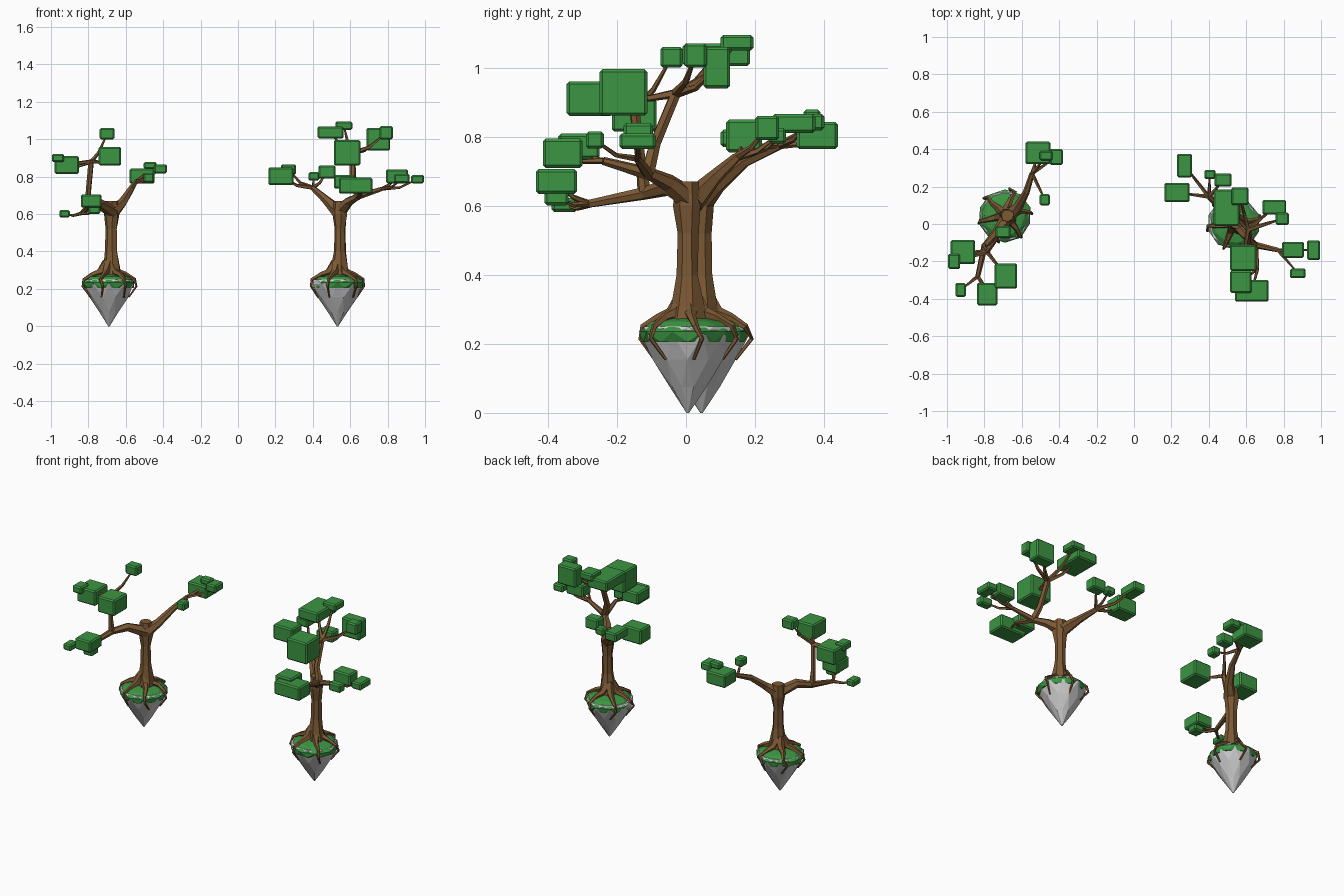
import bpy, bmesh, random
from math import cos, sin, pi
from mathutils import Vector

if "Cube" in bpy.data.objects:
    bpy.data.objects.remove(bpy.data.objects["Cube"])

random.seed(4)


def material(name, rgb):
    m = bpy.data.materials.new(name)
    m.diffuse_color = (*rgb, 1)
    m.use_nodes = True
    m.node_tree.nodes["Principled BSDF"].inputs["Base Color"].default_value = m.diffuse_color
    return m


BARK = material("bark", (0.20, 0.10, 0.035))
LEAF = material("leaf", (0.045, 0.30, 0.055))


def finish(bm, name, mat=None):
    bmesh.ops.recalc_face_normals(bm, faces=bm.faces)
    me = bpy.data.meshes.new(name)
    bm.to_mesh(me)
    bm.free()
    ob = bpy.data.objects.new(name, me)
    bpy.context.collection.objects.link(ob)
    if mat:
        me.materials.append(mat)


def skin_rings(bm, rings):
    n = len(rings[0])
    for a, b in zip(rings, rings[1:]):
        for i in range(n):
            j = (i + 1) % n
            bm.faces.new((a[i], a[j], b[j], b[i]))
    bm.faces.new(rings[0])
    bm.faces.new(rings[-1])


def tube(name, pts, radii, sides=6):
    """Irregular faceted limb through the points."""
    bm = bmesh.new()
    rings, ref = [], Vector((0.31, 0.95, 0.1))
    for k, p in enumerate(pts):
        t = (pts[min(k + 1, len(pts) - 1)] - pts[max(k - 1, 0)]).normalized()
        u = (ref - t * ref.dot(t)).normalized()
        v, ref = t.cross(u), u
        rings.append([bm.verts.new(p + (u * cos(a) + v * sin(a)) * radii[k] * random.uniform(.9, 1.12))
                      for a in (2 * pi * i / sides for i in range(sides))])
    skin_rings(bm, rings)
    finish(bm, name, BARK)


def lathe(name, centre, profile, mat=None, sides=10):
    """Faceted turned shape, alternate rings twisted half a step."""
    bm = bmesh.new()
    wob = [random.uniform(.94, 1) for _ in range(sides)]
    rings = []
    for k, (r, z) in enumerate(profile):
        angles = [2 * pi * (i + .5 * (k % 2)) / sides for i in range(sides)]
        rings.append([bm.verts.new((centre.x + r * w * cos(a), centre.y + r * w * sin(a), z))
                      for a, w in zip(angles, wob)])
    skin_rings(bm, rings)
    bmesh.ops.triangulate(bm, faces=[f for f in bm.faces if len(f.verts) == 4])
    finish(bm, name, mat)


def leaf_block(name, c, size):
    bm = bmesh.new()
    bmesh.ops.create_cube(bm, size=1)
    for v in bm.verts:
        v.co = c + v.co * Vector(size)
    bmesh.ops.bevel(bm, geom=bm.edges[:], offset=0.008, segments=1, affect='EDGES')
    finish(bm, name, LEAF)


def base(tag, x, y, roots=6):
    c = Vector((x, y, 0))
    # floating island: rock cone and grass cap
    lathe(tag + "_rock", c, [(.135, .25), (.143, .225), (.108, .155), (.055, .075), (.004, 0)])
    lathe(tag + "_grass", c, [(.136, .205), (.147, .235), (.11, .265), (.05, .277)], LEAF)
    # trunk, flared at both ends
    heights = (.25, .31, .4, .52, .6, .67)
    tube(tag + "_trunk", [c + Vector((.013, 0, z)) for z in heights],
         (.06, .046, .032, .031, .041, .034), 7)
    # roots creeping over the island edge
    for n in range(roots):
        path = []
        for k, (r, z) in enumerate([(.01, .34), (.05, .29), (.09, .277), (.138, .25), (.147, .215), (.105, .155)]):
            a = 2 * pi * (n + .2) / roots + random.uniform(-.12, .12) * k / 3
            path.append(c + Vector((r * cos(a), r * sin(a), z)))
        tube(f"{tag}_root_{n + 1}", path, [.028 * .7 ** k for k in range(6)], 5)


def branch(name, points, r0, r1, leaves):
    """Main limb, then a twig from its end to each (x, y, z, width, depth[, height]) block."""
    pts = [Vector(p) for p in points]
    last = len(pts) - 1
    tube(name, pts, [r0 + (r1 - r0) * (k / last) ** .7 for k in range(last + 1)])
    hub = pts[-1]
    for i, (x, y, z, w, d, *h) in enumerate(leaves):
        end = Vector((x, y, z))
        sag = Vector((0, 0, -.1 * (end - hub).length))
        tube(f"{name}_twig_{i + 1}", [hub, hub.lerp(end, .5) + sag, end], (r1 * .85, r1 * .6, .004), 5)
        leaf_block(f"{name}_foliage_{i + 1}", end, (w, d, h[0] if h else .62 * (w + d) / 2))


# left tree
base("left_tree", -.69, .045)
fork, elbow = (-.67, .04, .61), (-.8, -.12, .635)
branch("left_low_branch", [fork, (-.74, -.05, .655), elbow, (-.835, -.28, .605)], .036, .012,
       [(-.785, -.375, .67, .11, .12), (-.768, -.375, .622, .065, .07), (-.927, -.352, .602, .055, .075)])
branch("left_upright_branch", [elbow, (-.8, -.13, .72), (-.785, -.15, .88)], .019, .014,
       [(-.7, -.042, 1.03, .08, .065, .06), (-.685, -.278, .91, .12, .135, .1),
        (-.915, -.15, .862, .13, .13, .095), (-.962, -.2, .9, .065, .08)])
branch("left_back_branch", [fork, (-.62, .09, .66), (-.575, .17, .73), (-.545, .27, .775)], .036, .013,
       [(-.513, .38, .803, .135, .12), (-.47, .365, .86, .07, .05), (-.415, .358, .842, .07, .085),
        (-.477, .13, .795, .055, .06, .05)])

# right tree
base("right_tree", .532, .005)
fork, elbow = (.54, .015, .61), (.645, -.11, .695)
branch("right_back_branch", [fork, (.47, .08, .68), (.4, .145, .74)], .036, .014,
       [(.23, .168, .802, .134, .103, .095), (.27, .312, .838, .08, .125, .055),
        (.406, .265, .802, .058, .05, .045), (.476, .235, .825, .092, .07, .07)])
branch("right_side_branch", [fork, (.59, -.05, .665), elbow, (.77, -.14, .735)], .038, .012,
       [(.85, -.138, .802, .118, .085, .075), (.876, -.264, .79, .082, .052, .05),
        (.96, -.14, .787, .069, .106, .045)])
branch("right_front_branch", [elbow, (.66, -.24, .73)], .019, .011,
       [(.63, -.357, .752, .18, .115, .085), (.572, -.31, .772, .115, .12)])
branch("right_upright_branch", [elbow, (.615, -.09, .78), (.61, -.03, .925)], .021, .016,
       [(.495, .088, 1.037, .139, .195, .065), (.566, .148, 1.072, .092, .095, .045),
        (.75, .089, 1, .128, .078, .12), (.793, .028, 1.035, .073, .065, .07),
        (.584, -.181, .928, .143, .138, .135)])
